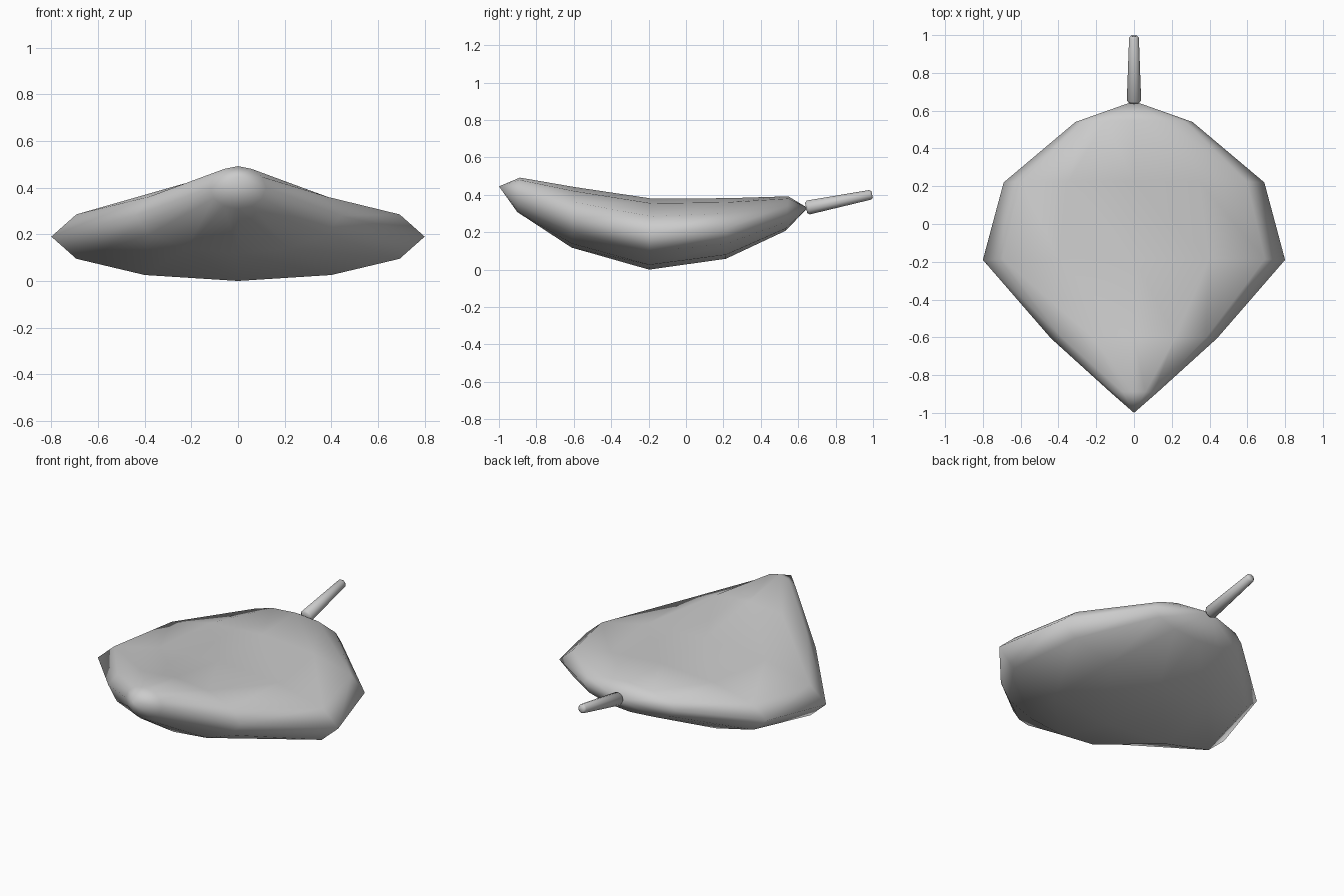
import bpy
import bmesh
from math import sin, cos, pi
from mathutils import Vector

cube = bpy.data.objects.get("Cube")
if cube:
    bpy.data.objects.remove(cube)

GREY = (0.6, 0.6, 0.6, 1.0)
grey = bpy.data.materials.new("soft_grey")
grey.use_nodes = True
grey.diffuse_color = GREY
grey.node_tree.nodes["Principled BSDF"].inputs["Base Color"].default_value = GREY


def finish(name, bm):
    """Turn a bmesh into a smooth shaded object."""
    bmesh.ops.recalc_face_normals(bm, faces=bm.faces[:])
    for face in bm.faces:
        face.smooth = True
    mesh = bpy.data.meshes.new(name)
    bm.to_mesh(mesh)
    bm.free()
    mesh.materials.append(grey)
    obj = bpy.data.objects.new(name, mesh)
    bpy.context.collection.objects.link(obj)
    return obj


def loft(bm, rings):
    """Skin neighbouring rings with triangles that all lean the same way."""
    count = len(rings[0])
    for a, b in zip(rings, rings[1:]):
        for k in range(count):
            n = (k + 1) % count
            bm.faces.new((a[k], b[n], a[n]))
            bm.faces.new((a[k], b[k], b[n]))


def fan(bm, ring, tip):
    for k, vert in enumerate(ring):
        bm.faces.new((tip, vert, ring[(k + 1) % len(ring)]))


# Leaf body: oval sections (y, centre height, half width, half height)
SECTIONS = [
    (-0.895, 0.40, 0.12, 0.092),
    (-0.605, 0.28, 0.44, 0.162),
    (-0.19, 0.19, 0.80, 0.19),
    (0.22, 0.22, 0.69, 0.162),
    (0.54, 0.30, 0.31, 0.092),
]
SIDES = 12
bm = bmesh.new()
rings = []
for y, z, wide, high in SECTIONS:
    ring = []
    for k in range(SIDES):
        a = 2 * pi * k / SIDES
        ring.append(bm.verts.new((wide * cos(a), y + 0.007 * sin(a), z + high * sin(a))))
    rings.append(ring)
loft(bm, rings)
fan(bm, rings[0], bm.verts.new((0, -1, 0.445)))
fan(bm, rings[-1], bm.verts.new((0, 0.65, 0.33)))
finish("leaf_body", bm)

# Stem: tapered rod with softened ends (distance along, radius)
start, end = Vector((0, 0.642, 0.33)), Vector((0, 0.995, 0.402))
axis = (end - start).normalized()
up = axis.cross(Vector((-1, 0, 0)))
length = (end - start).length
PROFILE = [(0, 0.028), (0.012, 0.038), (length - 0.01, 0.026), (length, 0.018)]
bm = bmesh.new()
rings = []
for along, radius in PROFILE:
    ring = []
    for k in range(SIDES):
        a = 2 * pi * k / SIDES
        offset = Vector((cos(a), 0, 0)) + up * sin(a)
        ring.append(bm.verts.new(start + axis * along + offset * radius))
    rings.append(ring)
loft(bm, rings)
bm.faces.new(rings[0])
bm.faces.new(rings[-1])
finish("stem", bm)
